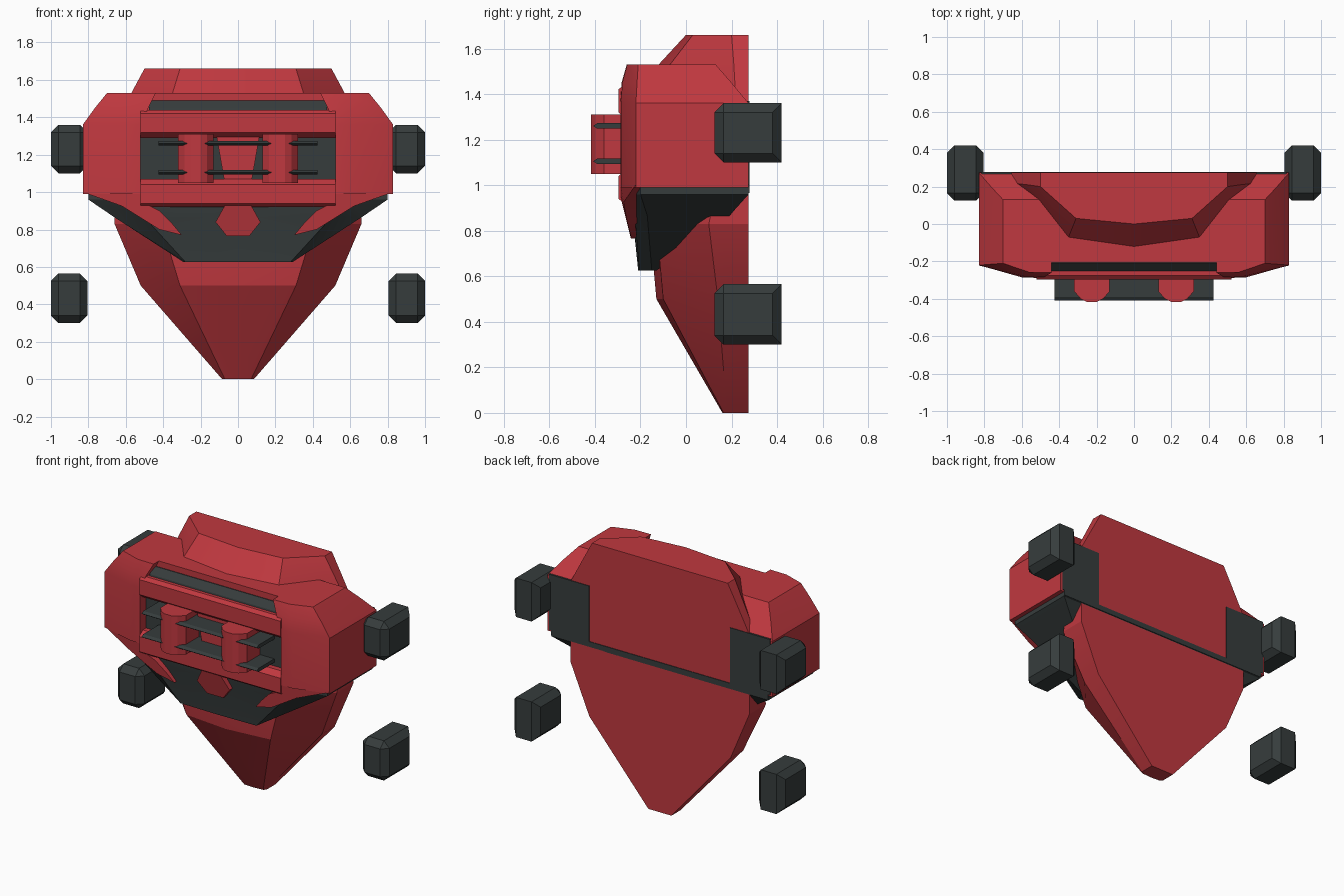
import bpy, bmesh, math

if "Cube" in bpy.data.objects:
    bpy.data.objects.remove(bpy.data.objects["Cube"], do_unlink=True)


def material(name, rgb):
    m = bpy.data.materials.new(name)
    m.use_nodes = True
    m.diffuse_color = (*rgb, 1)
    m.node_tree.nodes["Principled BSDF"].inputs["Base Color"].default_value = (*rgb, 1)
    return m


RED = material("armor red", (0.53, 0.04, 0.05))
DARK = material("dark grey", (0.037, 0.046, 0.046))


def finish(name, bm, mat, mirror=False):
    bmesh.ops.recalc_face_normals(bm, faces=bm.faces)
    mesh = bpy.data.meshes.new(name)
    bm.to_mesh(mesh)
    bm.free()
    mesh.materials.append(mat)
    ob = bpy.data.objects.new(name, mesh)
    bpy.context.collection.objects.link(ob)
    if mirror:
        ob.modifiers.new("Mirror", "MIRROR").use_mirror_merge = False
    bpy.ops.object.select_all(action="DESELECT")
    ob.select_set(True)
    bpy.context.view_layer.objects.active = ob
    bpy.ops.object.shade_smooth_by_angle(angle=math.radians(20))
    return ob


def skin(rings):
    """Join equal rings of points into a closed solid."""
    bm = bmesh.new()
    loops = [[bm.verts.new(p) for p in ring] for ring in rings]
    for a, b in zip(loops, loops[1:]):
        for i in range(len(a)):
            j = (i + 1) % len(a)
            bm.faces.new((a[i], a[j], b[j], b[i]))
    bm.faces.new(loops[0])
    bm.faces.new(loops[-1])
    return bm


def loft(name, levels, mat, symmetric=True, mirror=False):
    """Levels are (z, outline); a symmetric outline runs from back to centre front."""
    rings = []
    for z, pts in levels:
        if symmetric:
            pts = pts + [(-x, y) for x, y in reversed(pts) if x > 0]
        rings.append([(x, y, z) for x, y in pts])
    return finish(name, skin(rings), mat, mirror)


def prism(name, pts, axis, lo, hi, mat, mirror=False, lean=None):
    """Extrude a flat outline along one axis."""
    def put(p, d):
        v = list(p)
        v.insert(axis, d)
        return v
    bm = skin([[put(p, d) for p in pts] for d in (lo, hi)])
    if lean:
        for v in bm.verts:
            v.co.y += lean(v.co)
    return finish(name, bm, mat, mirror)


def box(name, x, y, z, mat, mirror=False):
    pts = [(x[0], y[0]), (x[1], y[0]), (x[1], y[1]), (x[0], y[1])]
    return prism(name, pts, 2, z[0], z[1], mat, mirror)


BACK = 0.275

# Main hull: pointed keel, flat back and raised collar
loft("hull", [
    (0, [(.085, BACK), (.085, .18), (.07, .165), (0, .16)]),
    (.5, [(.52, BACK), (.52, .14), (.31, -.10), (0, -.13)]),
    (.83, [(.66, BACK), (.66, .10), (.41, -.13), (0, -.16)]),
    (1.36, [(.66, BACK), (.66, .22), (.40, -.10), (0, -.16)]),
    (1.53, [(.57, BACK), (.57, .21), (.35, -.07), (0, -.12)]),
    (1.66, [(.50, BACK), (.50, .20), (.31, .03), (0, 0)]),
], RED)

# Shoulder armour, one each side
low = [(.52, BACK), (.83, BACK), (.83, -.22), (.60, -.285), (.52, -.288)]
loft("shoulder_armor", [
    (.99, low),
    (1.36, low),
    (1.45, [(.48, .20), (.765, .20), (.765, -.215), (.585, -.28), (.48, -.283)]),
    (1.53, [(.44, .13), (.70, .13), (.70, -.21), (.56, -.258), (.44, -.26)]),
], RED, symmetric=False, mirror=True)

# Centre section between the shoulders
box("center_deck", (-.46, .46), (-.205, .13), (1.38, 1.53), RED)
prism("top_slot", [(-.15, 1.43), (-.255, 1.43), (-.25, 1.45), (-.21, 1.49), (-.15, 1.49)],
      0, -.475, .475, DARK)
box("grille_back", (-.53, .53), (-.225, .1), (.95, 1.4), DARK)
prism("upper_grille_bar", [(-.2, 1.44), (-.275, 1.44), (-.297, 1.42), (-.297, 1.32),
                           (-.26, 1.29), (-.2, 1.29)], 0, -.52, .52, RED)
prism("lower_grille_bar", [(-.2, 1.07), (-.26, 1.07), (-.297, 1.04), (-.297, .94),
                           (-.27, .92), (-.2, .92)], 0, -.52, .52, RED)
prism("center_wedge", [(-.075, 1.07), (.075, 1.07), (.115, 1.3), (-.115, 1.3)],
      1, -.265, -.2, RED)

# Upright posts and the fins they hold
prism("grille_post", [(.13, -.2), (.13, -.36), (.165, -.40), (.2, -.417), (.25, -.417),
                      (.285, -.40), (.32, -.36), (.32, -.2)], 2, 1.05, 1.31, RED, mirror=True)
for tag, z in (("lower", 1.105), ("upper", 1.26)):
    prism(tag + "_fin", [(-.2, z - .012), (-.39, z - .012), (-.408, z),
                         (-.39, z + .012), (-.2, z + .012)], 0, -.425, .425, DARK)

# Dark belt under the armour
loft("belt", [
    (.625, [(.29, -.13), (.29, -.15), (.28, -.205), (0, -.21)]),
    (.865, [(.66, .19), (.66, -.17), (.50, -.225), (0, -.235)]),
    (.96, [(.80, BACK), (.80, -.20), (.60, -.245), (0, -.25)]),
    (1.0, [(.80, BACK), (.80, -.20), (.60, -.245), (0, -.25)]),
], DARK)


# Red tabs leaning back over the belt
def tab_lean(co):
    return max(0, .95 - co.z) * .25 + max(0, co.x - .6) * .28


prism("side_tab", [(.83, 1.0), (.62, .925), (.50, .85), (.42, .80), (.30, .77), (.35, .83),
                   (.42, .90), (.52, .95), (.52, 1.0)], 1, -.286, -.22, RED,
      mirror=True, lean=tab_lean)
prism("center_tab", [(-.07, .93), (-.12, .84), (-.06, .765), (.06, .765), (.12, .84),
                     (.07, .93)], 1, -.288, -.22, RED, lean=tab_lean)

# Dark panels on the flat back
box("back_panel", (.52, .815), (.2, BACK + .004), (1.0, 1.37), DARK, mirror=True)
box("back_strip", (-.8, .8), (.2, BACK + .004), (.965, 1.0), DARK)

# Four chamfered pods
for tag, z0, z1 in (("lower", .30, .565), ("upper", 1.10, 1.36)):
    bm = bmesh.new()
    bmesh.ops.create_cube(bm, size=1)
    for v in bm.verts:
        v.co = (.9025 + v.co.x * .195, .2725 + v.co.y * .295, (z0 + z1) / 2 + v.co.z * (z1 - z0))
    edges = [e for e in bm.edges
             if not (all(v.co.y > .4 for v in e.verts)
                     and abs(e.verts[0].co.x - e.verts[1].co.x) > .1)]
    bmesh.ops.bevel(bm, geom=edges, offset=.04, segments=1, affect="EDGES")
    finish(tag + "_pod", bm, DARK, mirror=True)
